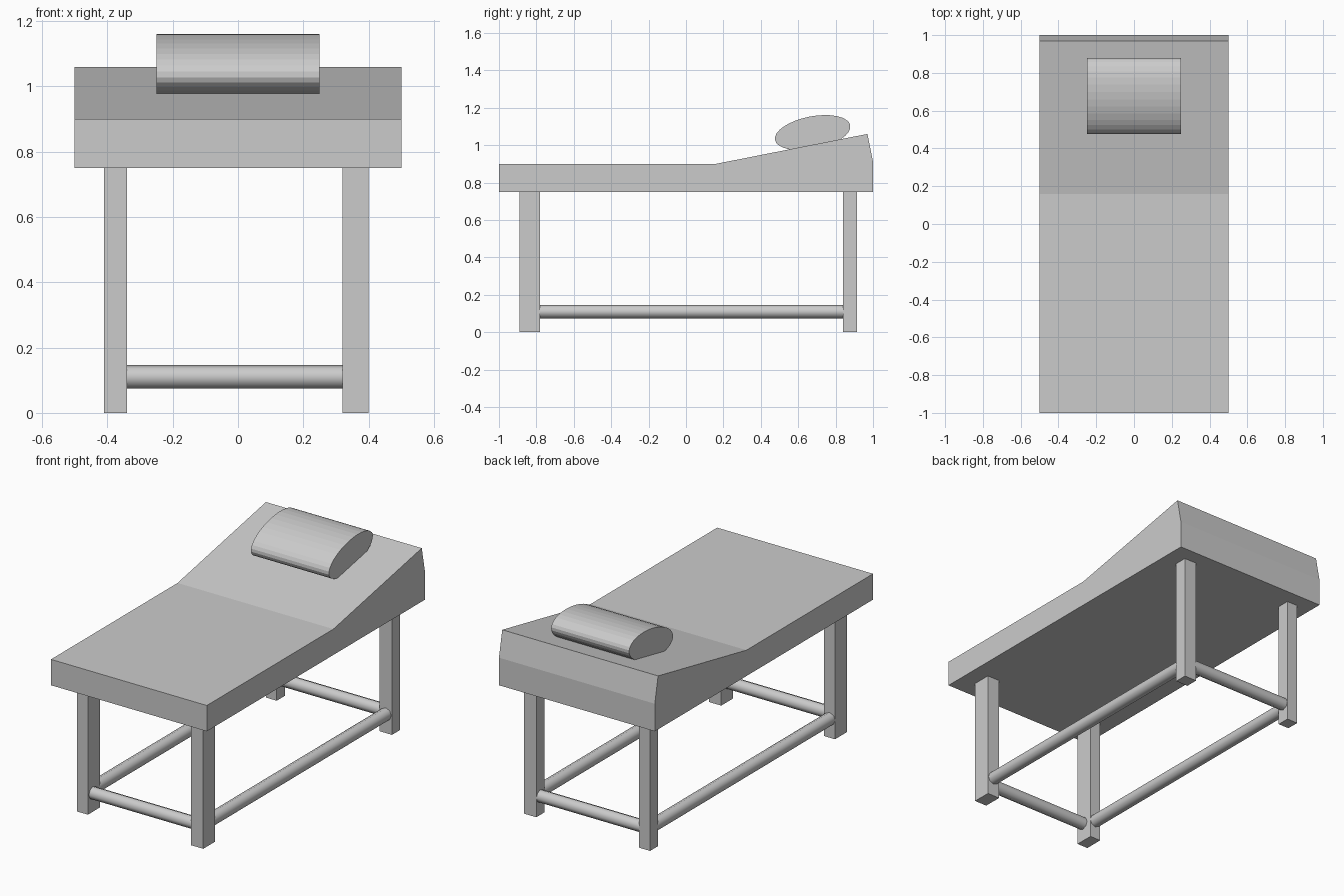
import bpy
from math import sin, cos, pi, radians

if "Cube" in bpy.data.objects:
    bpy.data.objects.remove(bpy.data.objects["Cube"])


def prism(name, profile, x0, x1):
    """Extrude a (y, z) profile along x."""
    n = len(profile)
    verts = [(x, y, z) for x in (x0, x1) for y, z in profile]
    faces = [(i, i + n, (i + 1) % n + n, (i + 1) % n) for i in range(n)]
    faces += [tuple(range(n)), tuple(range(2 * n - 1, n - 1, -1))]
    mesh = bpy.data.meshes.new(name)
    mesh.from_pydata(verts, [], faces)
    obj = bpy.data.objects.new(name, mesh)
    bpy.context.collection.objects.link(obj)
    return obj


def box(name, x0, x1, y0, y1, z0, z1):
    return prism(name, [(y0, z0), (y1, z0), (y1, z1), (y0, z1)], x0, x1)


def rail(name, centre, length, along_x):
    """Slim octagonal rail with a flat-to-flat size of 0.07."""
    rot = (0, pi / 2, 0) if along_x else (pi / 2, 0, 0)
    bpy.ops.mesh.primitive_cylinder_add(vertices=8, radius=0.036, depth=length,
                                        location=centre, rotation=rot)
    obj = bpy.context.object
    obj.name = name
    bpy.ops.object.shade_smooth_by_angle(angle=radians(50))


# Padded bed: flat section and raised head section
prism("mattress", [(-1, 0.75), (0.16, 0.75), (1.0, 0.91), (0.97, 1.06),
                   (0.16, 0.90), (-1, 0.90)], -0.5, 0.5)

# Wedge that supports the raised head section
prism("head_wedge", [(0.16, 0.75), (1.0, 0.75), (1.0, 0.91)], -0.5, 0.5)

# Bolster pillow: tilted elliptical roll sunk into the head section
t = radians(11)
a, b, cy, cz = 0.205, 0.087, 0.677, 1.067
ellipse = []
for i in range(32):
    u, v = a * cos(2 * pi * i / 32), b * sin(2 * pi * i / 32)
    ellipse.append((cy + u * cos(t) - v * sin(t), cz + u * sin(t) + v * cos(t)))
prism("pillow", ellipse, -0.25, 0.25)

# Legs
sides = {"left": (-0.41, -0.34), "right": (0.32, 0.40)}
ends = {"front": (-0.89, -0.78), "back": (0.84, 0.915)}
for end, (y0, y1) in ends.items():
    for side, (x0, x1) in sides.items():
        box(f"{end}_{side}_leg", x0, x1, y0, y1, 0, 0.75)

# Low rails joining the legs
for end, y in {"front": -0.845, "back": 0.878}.items():
    rail(f"{end}_rail", (-0.01, y, 0.11), 0.72, True)
for side, x in {"left": -0.375, "right": 0.36}.items():
    rail(f"{side}_rail", (x, 0.02, 0.11), 1.70, False)
